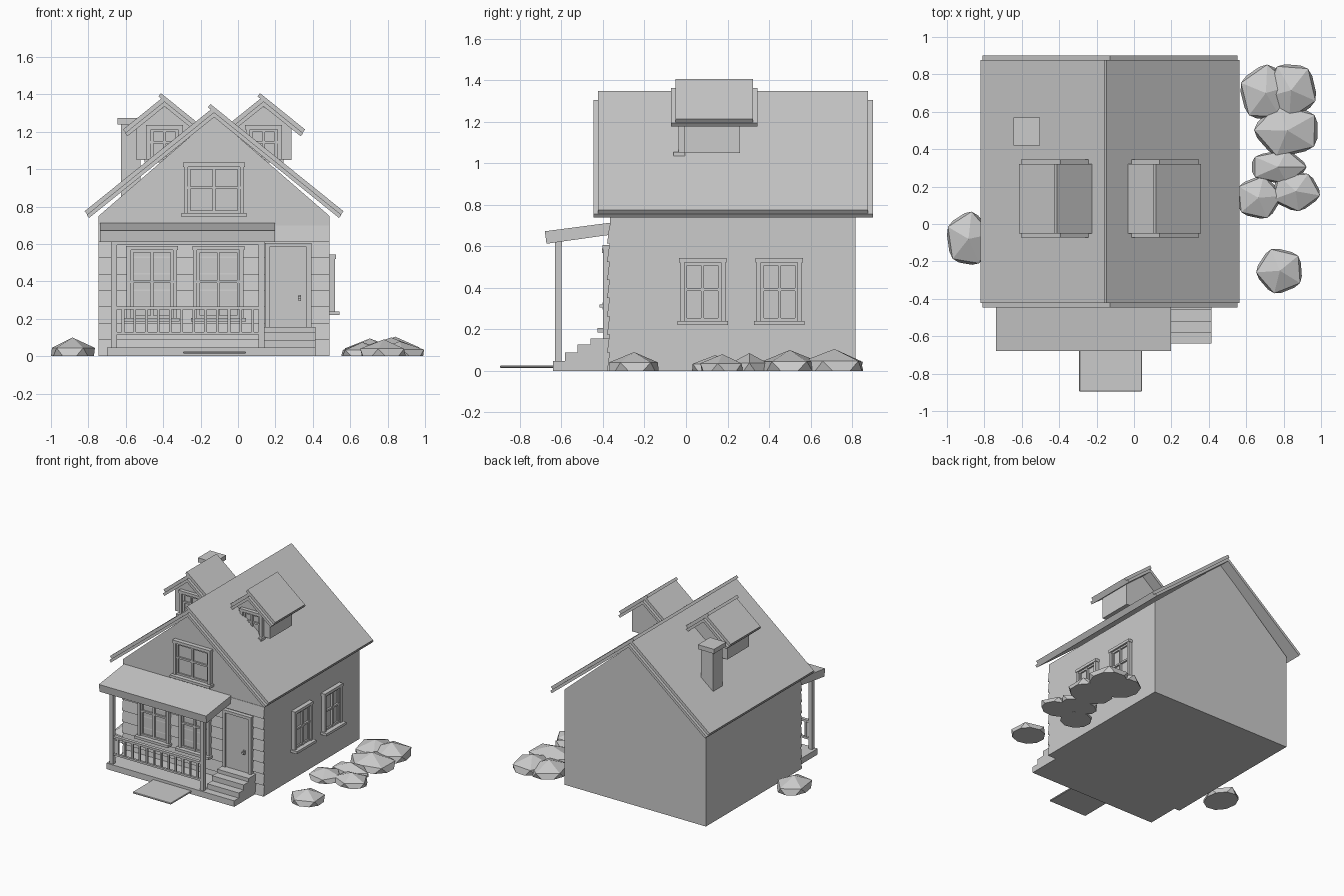
import bpy, bmesh, math
from mathutils import Matrix, Vector

if "Cube" in bpy.data.objects:
    bpy.data.objects.remove(bpy.data.objects["Cube"])

CX = -0.128            # house centre line
FRONT, BACK = -0.366, 0.816
LEFT, RIGHT = -0.745, 0.489
SLOPE = 0.806


def finish(name, bm):
    bmesh.ops.recalc_face_normals(bm, faces=bm.faces)
    me = bpy.data.meshes.new(name)
    bm.to_mesh(me)
    bm.free()
    ob = bpy.data.objects.new(name, me)
    bpy.context.collection.objects.link(ob)
    return ob


def boxes(name, items):
    """One object from boxes given as (x0, x1, y0, y1, z0, z1)."""
    bm = bmesh.new()
    for x0, x1, y0, y1, z0, z1 in items:
        m = Matrix.Translation(((x0 + x1) / 2, (y0 + y1) / 2, (z0 + z1) / 2))
        m = m @ Matrix.Diagonal((x1 - x0, y1 - y0, z1 - z0, 1))
        bmesh.ops.create_cube(bm, size=1, matrix=m)
    return finish(name, bm)


def prisms(name, items, axis='y'):
    """One object from (profile, start, end) prisms; profile is (x,z) or (y,z)."""
    bm = bmesh.new()
    for prof, a, b in items:
        place = (lambda u, z, t: (u, t, z)) if axis == 'y' else (lambda u, z, t: (t, u, z))
        f = bm.faces.new([bm.verts.new(place(u, z, a)) for u, z in prof])
        ext = bmesh.ops.extrude_face_region(bm, geom=[f])
        vs = [v for v in ext['geom'] if isinstance(v, bmesh.types.BMVert)]
        d = Vector((0, b - a, 0)) if axis == 'y' else Vector((b - a, 0, 0))
        bmesh.ops.translate(bm, vec=d, verts=vs)
    return finish(name, bm)


def roof(name, cx, peak, half, y0, y1):
    """Shingle slabs over a wider board layer, on both slopes."""
    n = Vector((0.628, 0.779))
    shingles, boards = [], []
    for s in (-1, 1):
        def pt(d, depth):
            return (cx + s * (d - n.x * depth), peak - d * SLOPE - n.y * depth)
        inner = -0.019 if s == 1 else 0.0      # right slope laps over the ridge
        shingles.append(([pt(inner, 0), pt(half, 0), pt(half, 0.022), pt(inner, 0.022)], y0, y1))
        boards.append(([pt(0.014, 0.022), pt(half + 0.003, 0.022),
                        pt(half + 0.003, 0.043), pt(0.027, 0.043)], y0 - 0.023, y1 + 0.023))
    prisms(name + "_shingles", shingles)
    prisms(name + "_boards", boards)


def window(name, facing, wall, c, w, z0, z1, depth=0.03):
    """Trim, sash with cross bars, glass and sill; c is the centre along the wall."""
    u0, u1, t, b = c - w / 2, c + w / 2, 0.022, 0.007
    zm = (z0 + z1) / 2
    parts = [
        (u0, u0 + t, depth, z0, z1), (u1 - t, u1, depth, z0, z1),
        (u0 - 0.004, u1 + 0.004, depth + 0.004, z1 - t, z1),
        (u0 - 0.012, u1 + 0.012, depth + 0.025, z0 - 0.02, z0),
        (u0 + t, u1 - t, depth - 0.022, z0, z1 - t),
        (c - b, c + b, depth - 0.006, z0, z1 - t),
        (u0 + t, u1 - t, depth - 0.008, zm - b, zm + b),
        (u0 + t, u1 - t, depth - 0.010, z0, z0 + 2 * b),
        (u0 + t, u1 - t, depth - 0.010, z1 - t - 2 * b, z1 - t),
        (u0 + t, u0 + t + 2 * b, depth - 0.012, z0, z1 - t),
        (u1 - t - 2 * b, u1 - t, depth - 0.012, z0, z1 - t)]
    if facing == 'front':
        boxes(name, [(a, e, wall - d, wall + 0.005, p, q) for a, e, d, p, q in parts])
    else:
        boxes(name, [(wall - 0.005, wall + d, a, e, p, q) for a, e, d, p, q in parts])


# House body with gables
prisms("house_walls", [([(LEFT, 0), (RIGHT, 0), (RIGHT, 0.75), (CX, 1.285), (LEFT, 0.75)], FRONT, BACK)])

# Clapboard siding on the front wall
n, h = 8, 0.7 / 8
prisms("front_siding", [([(FRONT + 0.002, i * h), (FRONT - 0.014, i * h), (FRONT - 0.003, (i + 1) * h),
                          (FRONT + 0.002, (i + 1) * h)], LEFT, RIGHT) for i in range(n)], axis='x')

# Main roof
roof("main_roof", CX, 1.333, 0.692, -0.423, 0.877)

# Dormers
for side, label in ((-1, "left"), (1, "right")):
    dx = CX + side * 0.265
    prisms(label + "_dormer_walls", [([(dx - 0.15, 1.05), (dx + 0.15, 1.05), (dx + 0.15, 1.22),
                                       (dx, 1.335), (dx - 0.15, 1.22)], -0.01, 0.26)])
    roof(label + "_dormer_roof", dx, 1.391, 0.222, -0.05, 0.322)
    window(label + "_dormer_window", 'front', -0.01, dx, 0.19, 1.055, 1.235, 0.025)

# Chimney
boxes("chimney", [(-0.625, -0.52, 0.435, 0.555, 0.85, 1.25), (-0.643, -0.503, 0.42, 0.57, 1.24, 1.275)])

# Windows
window("gable_window", 'front', FRONT, CX, 0.322, 0.765, 1.035)
window("porch_window_left", 'front', FRONT, -0.46, 0.27, 0.205, 0.59, 0.035)
window("porch_window_right", 'front', FRONT, -0.105, 0.27, 0.205, 0.59, 0.035)
window("side_window_front", 'right', RIGHT, 0.08, 0.22, 0.24, 0.543)
window("side_window_back", 'right', RIGHT, 0.45, 0.22, 0.24, 0.543)

# Door with trim and handle
boxes("door", [(0.165, 0.37, FRONT - 0.024, FRONT, 0.15, 0.585),
               (0.145, 0.168, FRONT - 0.034, FRONT, 0.15, 0.605),
               (0.367, 0.393, FRONT - 0.034, FRONT, 0.15, 0.605),
               (0.145, 0.393, FRONT - 0.036, FRONT, 0.583, 0.605)])
boxes("door_handle", [(0.323, 0.337, FRONT - 0.036, FRONT - 0.02, 0.295, 0.328),
                      (0.322, 0.338, FRONT - 0.05, FRONT - 0.034, 0.305, 0.319)])

# Entry steps
prof = [(FRONT, 0)]
for i, y in enumerate((-0.64, -0.583, -0.522, -0.46, -0.402)):
    z = 0.04 * i - (0.0 if i == 0 else -0.007)
    prof += [(y, z), (y, 0.04 * (i + 1) + 0.007 if i < 3 else 0.155)]
prof = prof[:9] + [(FRONT, 0.155)]
prisms("entry_steps", [(prof, 0.14, 0.415)], axis='x')

# Porch floor, roof, posts
boxes("porch_floor", [(-0.70, 0.15, -0.64, FRONT, 0, 0.047)])
prisms("porch_roof", [([(-0.68, 0.672), (-0.672, 0.612), (FRONT, 0.655), (FRONT, 0.713)], -0.737, 0.197)], axis='x')
boxes("porch_posts", [(x - 0.016, x + 0.016, -0.63, -0.6, 0.04, 0.63) for x in (-0.663, 0.125)])
boxes("porch_beam", [(-0.68, 0.14, -0.632, -0.598, 0.595, 0.63)])

# Railing
rail = [(-0.65, 0.112, -0.628, -0.602, 0.25, 0.267), (-0.65, 0.112, -0.624, -0.606, 0.115, 0.13)]
for i in range(12):
    x = -0.615 + i * 0.063
    rail.append((x - 0.007, x + 0.007, -0.622, -0.608, 0.12, 0.26))
boxes("porch_railing", rail)

# Paving slab in front of the porch
slab = boxes("paving_slab", [(-0.293, 0.042, -0.895, -0.62, 0.014, 0.026)])
bev = slab.modifiers.new("bevel", 'BEVEL')
bev.width = 0.003

# Low-poly bushes: half icospheres (x, y, rx, ry, height, turn)
bushes = [(-0.885, -0.08, 0.12, 0.145, 0.10, 10), (0.78, -0.25, 0.125, 0.122, 0.09, 40),
          (0.665, 0.14, 0.12, 0.115, 0.075, 5), (0.865, 0.175, 0.13, 0.105, 0.08, 60),
          (0.77, 0.305, 0.15, 0.09, 0.085, 0), (0.82, 0.50, 0.175, 0.14, 0.10, 35),
          (0.705, 0.70, 0.14, 0.15, 0.095, 15), (0.84, 0.715, 0.138, 0.148, 0.105, 50)]
for i, (x, y, rx, ry, hgt, turn) in enumerate(bushes):
    bm = bmesh.new()
    bmesh.ops.create_icosphere(bm, subdivisions=1, radius=1, matrix=Matrix.Rotation(math.radians(turn), 4, 'Z'))
    geom = bm.verts[:] + bm.edges[:] + bm.faces[:]
    cut = bmesh.ops.bisect_plane(bm, geom=geom, plane_co=(0, 0, 0), plane_no=(0, 0, -1), clear_outer=True)
    bmesh.ops.contextual_create(bm, geom=[e for e in cut['geom_cut'] if isinstance(e, bmesh.types.BMEdge)])
    bm.transform(Matrix.Translation((x, y, 0)) @ Matrix.Diagonal((rx / 0.88, ry / 0.88, hgt, 1)))
    finish("bush_%d" % (i + 1), bm)
